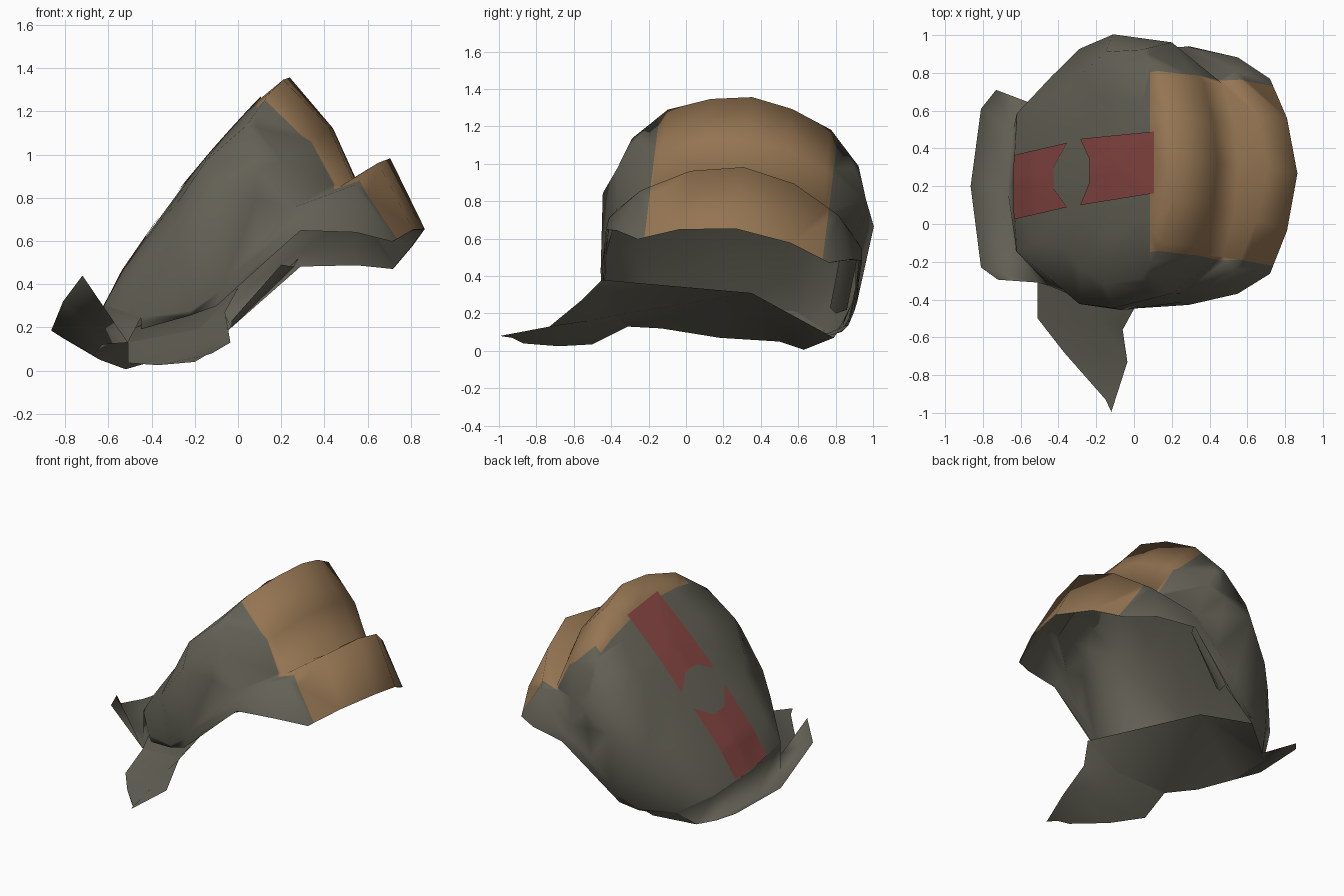
import bpy, bmesh, math
from mathutils import Matrix, Vector
from mathutils.bvhtree import BVHTree

if "Cube" in bpy.data.objects:
    bpy.data.objects.remove(bpy.data.objects["Cube"])


def make_mat(name, rgb):
    m = bpy.data.materials.new(name)
    m.diffuse_color = (*rgb, 1)
    m.use_nodes = True
    m.node_tree.nodes["Principled BSDF"].inputs["Base Color"].default_value = m.diffuse_color
    return m


OLIVE = make_mat("olive_cloth", (0.125, 0.120, 0.091))
TAN = make_mat("tan_fur", (0.300, 0.178, 0.085))
RED = make_mat("red_stripe", (0.235, 0.060, 0.054))

# The hat leans a little to one side
LEAN = Matrix.Translation((0, 0.187, 0)) @ Matrix.Rotation(math.radians(-7), 4, 'X')


def finish(name, bm, mats, angle=180):
    me = bpy.data.meshes.new(name)
    bm.to_mesh(me)
    bm.free()
    ob = bpy.data.objects.new(name, me)
    bpy.context.collection.objects.link(ob)
    for m in mats:
        me.materials.append(m)
    bpy.ops.object.select_all(action='DESELECT')
    ob.select_set(True)
    bpy.context.view_layer.objects.active = ob
    bpy.ops.object.shade_smooth_by_angle(angle=math.radians(angle))
    return ob


def strip(bm, rows, closed=False):
    """Quads between neighbouring rows of points; returns the vertex rows."""
    vs = [[bm.verts.new(p) for p in r] for r in rows]
    n = len(rows[0])
    for a, b in zip(vs, vs[1:]):
        for i in range(n if closed else n - 1):
            j = (i + 1) % n
            bm.faces.new((a[i], a[j], b[j], b[i]))
    return vs


def full_ring(half):
    """Mirror a half ring (front to back) into a whole one."""
    return half + [(x, -y, z) for x, y, z in half[-2:0:-1]]


def open_row(half):
    return [(x, -y, z) for x, y, z in half[:0:-1]] + half


def cut(bm, co, no, region):
    fs = [f for f in bm.faces if region(f.calc_center_median())]
    geom = fs + list({e for f in fs for e in f.edges}) + list({v for f in fs for v in f.verts})
    bmesh.ops.bisect_plane(bm, geom=geom, plane_co=co, plane_no=no, dist=1e-4)


# Crown: rings from the crease up to the top
crease = [(.55, 0, .885), (.53, .25, .865), (.47, .46, .80), (.25, .645, .68),
          (-.06, .69, .34), (-.22, .64, .20), (-.45, .54, .18), (-.62, .37, .26), (-.64, 0, .25)]
wall = [(.44, 0, 1.13), (.42, .22, 1.11), (.37, .44, 1.03), (.2, .67, .90),
        (-.11, .73, .76), (-.29, .68, .53), (-.44, .54, .45), (-.53, .34, .43), (-.54, 0, .45)]
shoulder = [(.24, 0, 1.367), (.21, .22, 1.33), (.15, .44, 1.245), (.04, .61, 1.07),
            (-.15, .62, .90), (-.28, .52, .72), (-.36, .40, .65), (-.40, .25, .63), (-.40, 0, .65)]
top = [(.12, 0, 1.265), (.1, .17, 1.245), (.04, .3, 1.17), (-.07, .36, 1.04),
       (-.15, .36, .95), (-.21, .31, .88), (-.25, .22, .84), (-.27, .12, .82), (-.27, 0, .83)]
bm = bmesh.new()
rows = strip(bm, [full_ring(r) for r in (crease, wall, shoulder, top)], True)
centre = bm.verts.new((-.1, 0, 1.04))
last = rows[-1]
for i in range(len(last)):
    bm.faces.new((last[i], last[(i + 1) % len(last)], centre))

# Peak and side band: folds out of the crease, open at the back
ridge = [(.705, 0, .99), (.65, .28, .935), (.54, .53, .80), (.28, .68, .635),
         (-.08, .68, .29), (-.22, .63, .18), (-.45, .53, .16)]
hem = [(.865, 0, .66), (.81, .30, .62), (.72, .52, .54), (.55, .63, .57),
       (.29, .69, .57), (-.1, .66, .22), (-.45, .51, .13)]
strip(bm, [open_row(r) for r in (crease[:7], ridge, hem)])
bmesh.ops.remove_doubles(bm, verts=bm.verts[:], dist=1e-4)

# Tan fur panel on the front, with clean cut borders
X0, HALF = .085, .48
bmesh.ops.recalc_face_normals(bm, faces=bm.faces[:])
if sum(f.normal.z for f in bm.faces) < 0:
    bmesh.ops.reverse_faces(bm, faces=bm.faces[:])
bmesh.ops.triangulate(bm, faces=bm.faces[:])
cut(bm, (X0, 0, 0), (1, 0, 0), lambda c: True)
for s in (1, -1):
    cut(bm, (0, s * HALF, 0), (0, 1, 0), lambda c: c.x > X0)
for f in bm.faces:
    c = f.calc_center_median()
    f.material_index = int(c.x > X0 and abs(c.y) < HALF)
bm.transform(LEAN)
bm.normal_update()
surface = BVHTree.FromBMesh(bm)

# Plain lining just inside the cap
inner = bm.copy()
inner.normal_update()
for v, n in [(v, v.normal.copy()) for v in inner.verts]:
    v.co -= n * .006
for f in inner.faces:
    f.material_index = 0
bmesh.ops.reverse_faces(inner, faces=inner.faces[:])
finish("cap", bm, [OLIVE, TAN])
finish("lining", inner, [OLIVE])

# Back neck flap, curled outward from the crown's back edge
back = [Vector((x, y, z)) for x, y, z in
        [(c[0], -c[1], c[2]) for c in crease[6:8]] + [crease[8], crease[7], crease[6]]]
root = [LEAN @ p for p in back]
fold = [(-.51, -.31, .13), (-.63, -.13, .12), (-.67, .18, .07), (-.64, .5, .05), (-.52, .63, .006)]
lip = [(-.72, -.295, .44), (-.81, -.23, .32), (-.865, .2, .185), (-.81, .61, .15), (-.73, .71, .12)]
bm = bmesh.new()
strip(bm, [root, fold, lip])
finish("neck_flap", bm, [OLIVE])

# Hem joining the neck flap to the far side
bm = bmesh.new()
far_low = [(-.52, .63, .006), (-.3, .79, .07), (-.03, .86, .2)]
strip(bm, [[root[-1], (-.22, .84, .14), (-.06, .89, .26)], far_low])
finish("far_hem", bm, [OLIVE])

# Near ear flap, a creased sheet sticking out to a point
flap_root = [(-.51, -.31, .13), (-.18, -.38, .19), (0, -.45, .38)]
bm = bmesh.new()
strip(bm, [flap_root,
           [(-.51, -.50, .035), (-.17, -.52, .16), (-.06, -.56, .27)],
           [(-.37, -.68, .025), (-.15, -.70, .125), (-.035, -.73, .13)],
           [(-.20, -.87, .04), (-.15, -.93, .07), (-.12, -.995, .08)]])
finish("ear_flap_out", bm, [OLIVE])

# Inner neck lining gathered to one point inside the hat
bm = bmesh.new()
edge = [bm.verts.new(p) for p in flap_root[::-1] + fold[1:] + far_low[1:2]]
hub = bm.verts.new((-.25, .35, .31))
for a, b in zip(edge, edge[1:]):
    bm.faces.new((a, b, hub))
finish("inner_neck_lining", bm, [OLIVE], 60)

# Far ear flap, tucked inside
bm = bmesh.new()
strip(bm, [[(-.03, .86, .22), (.28, .92, .52)],
           [(-.03, .80, .20), (.26, .87, .48)],
           [(-.03, .77, .23), (.2, .82, .49)]])
finish("ear_flap_tucked", bm, [OLIVE])


# Two red stripes laid on the crown, notched where they face each other
def stripe(name, x_end, x_notch, depth, lo, hi):
    bm = bmesh.new()
    nu, nv, rows = 14, 12, []
    for i in range(nu + 1):
        row = []
        for j in range(nv + 1):
            t = j / nv
            xn = x_notch + depth * min(1, 1.5 * (1 - abs(2 * t - 1)))
            x = x_end + (xn - x_end) * i / nu
            y = lo(x) + (hi(x) - lo(x)) * t
            p, n, _, _ = surface.ray_cast(Vector((x, y, 3)), Vector((0, 0, -1)))
            if p is None:
                p, n, _, _ = surface.find_nearest(Vector((x, y, .25)))
            n = n if n.z > 0 else -n
            row.append(p + n * .006)
        rows.append(row)
    strip(bm, rows)
    bmesh.ops.recalc_face_normals(bm, faces=bm.faces[:])
    if sum(f.normal.z for f in bm.faces) < 0:
        bmesh.ops.reverse_faces(bm, faces=bm.faces[:])
    finish(name, bm, [RED])


stripe("back_stripe", -.635, -.35, -.07, lambda x: .02 + .23 * (x + .65), lambda x: .36 + .23 * (x + .65))
stripe("front_stripe", .11, -.28, .05, lambda x: .10 + .16 * (x + .28), lambda x: .45 + .1 * (x + .28))
